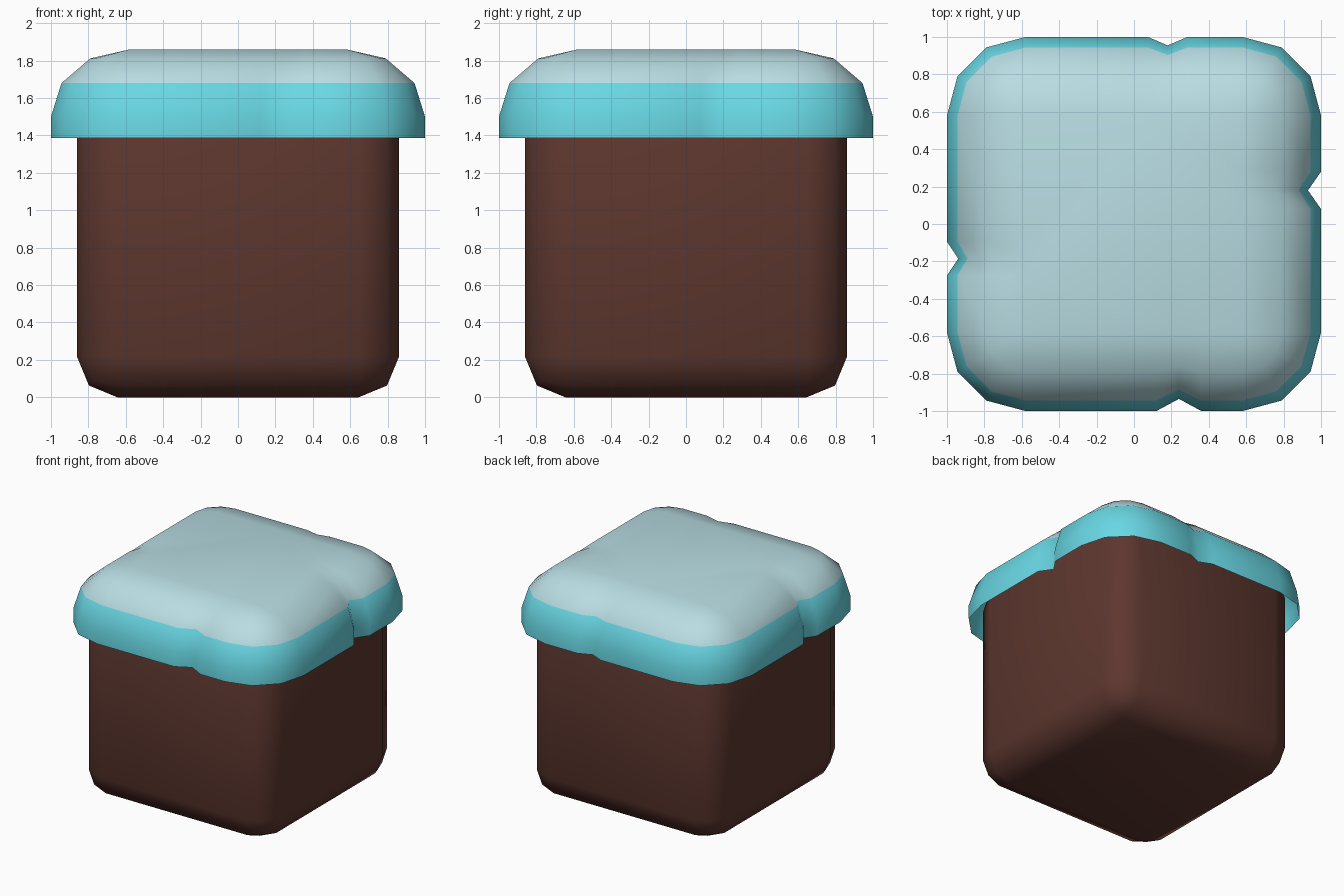
import bpy, bmesh, math
from mathutils import Matrix, Vector

if "Cube" in bpy.data.objects:
    bpy.data.objects.remove(bpy.data.objects["Cube"])


def material(name, rgb):
    m = bpy.data.materials.new(name)
    m.diffuse_color = (*rgb, 1)
    m.use_nodes = True
    m.node_tree.nodes["Principled BSDF"].inputs["Base Color"].default_value = m.diffuse_color
    return m


brown = material("chocolate brown", (0.11, 0.038, 0.028))
cyan = material("icing cyan", (0.14, 0.68, 0.77))
pale = material("pale icing", (0.48, 0.72, 0.76))


def finish(bm, name, mats):
    bmesh.ops.recalc_face_normals(bm, faces=bm.faces)
    me = bpy.data.meshes.new(name)
    for m in mats:
        me.materials.append(m)
    for f in bm.faces:
        f.smooth = True
    bm.to_mesh(me)
    bm.free()
    ob = bpy.data.objects.new(name, me)
    bpy.context.collection.objects.link(ob)
    return ob


# Cake body: rounded cube standing on the ground
bm = bmesh.new()
bmesh.ops.create_cube(bm, size=1.72, matrix=Matrix.Translation((0, 0, 0.86)))
bmesh.ops.bevel(bm, geom=bm.edges[:], offset=0.215, segments=2, profile=0.5,
                affect='EDGES')
finish(bm, "cake_body", [brown])

# Icing cap: open shell of stacked rounded-square rings with a notch per side
FLAT, RAD = 0.58, 0.42
# (position along side, half width, depth) walking counter-clockwise
NOTCHES = [(0.18, 0.10, 0.07), (-0.18, 0.105, 0.045),
           (0.185, 0.09, 0.06), (0.24, 0.12, 0.065)]


def outline(r, z, dent):
    pts = []
    for side, (t, w, d) in enumerate(NOTCHES):
        rot = Matrix.Rotation(side * math.pi / 2, 3, 'Z')
        x = FLAT + r
        local = [(x, t - w), (x - d * dent, t), (x, t + w)]
        local += [(FLAT + r * math.cos(a), FLAT + r * math.sin(a))
                  for a in (math.radians(30 * i) for i in range(4))]
        pts += [rot @ Vector((px, py, z)) for px, py in local]
    return pts


bm = bmesh.new()
levels = [(RAD, 1.385, 1.0)]
for deg, dent in ((0, 1.0), (30, 0.9), (60, 0.5), (90, 0.0)):
    a = math.radians(deg)
    levels.append((RAD * math.cos(a), 1.5 + 0.36 * math.sin(a), dent))
rings = [[bm.verts.new(p) for p in outline(*lv)] for lv in levels]
n = len(rings[0])
for lo, hi in zip(rings, rings[1:]):
    for i in range(n):
        j = (i + 1) % n
        bm.faces.new((lo[i], lo[j], hi[j], hi[i]))
bm.faces.new(rings[-1])
bmesh.ops.remove_doubles(bm, verts=bm.verts[:], dist=0.0005)
# Pale top, cyan rim
for f in bm.faces:
    f.material_index = 1 if f.calc_center_median().z > 1.69 else 0
finish(bm, "icing_cap", [cyan, pale])
